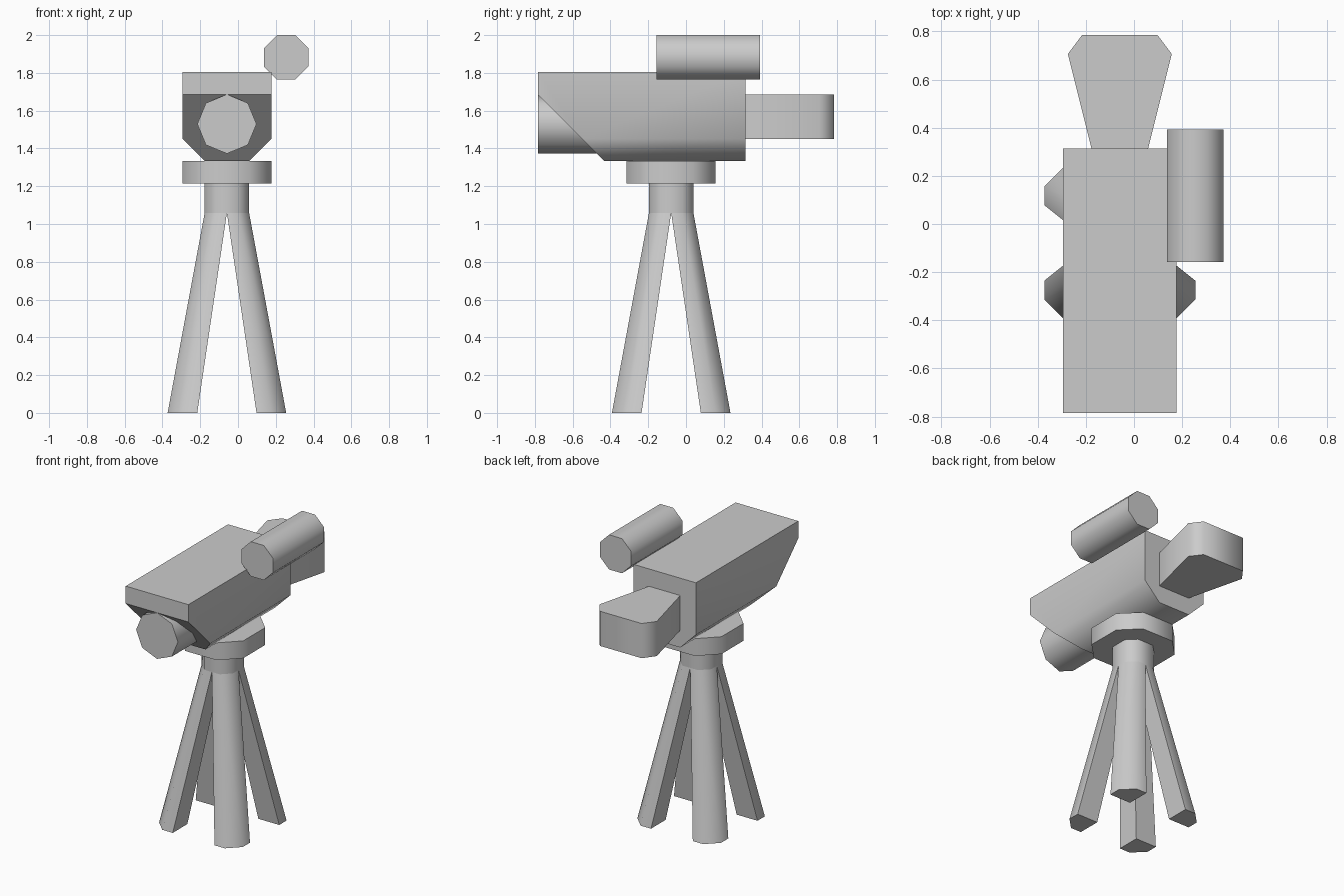
import bpy, bmesh
from math import sin, cos, pi, radians

if "Cube" in bpy.data.objects:
    bpy.data.objects.remove(bpy.data.objects["Cube"])

U = 2 / 25.5            # modelling grid unit
CX, CY = -0.75, -1.0    # centre of body / stand, in grid units


def loft(name, ring_a, ring_b, cut=None):
    """Closed solid between two matching rings; optional (point, normal) cut."""
    bm = bmesh.new()
    a = [bm.verts.new(p) for p in ring_a]
    b = [bm.verts.new(p) for p in ring_b]
    bm.faces.new(a)
    bm.faces.new(b)
    n = len(a)
    for i in range(n):
        j = (i + 1) % n
        bm.faces.new((a[i], a[j], b[j], b[i]))
    if cut:
        geom = bm.verts[:] + bm.edges[:] + bm.faces[:]
        res = bmesh.ops.bisect_plane(bm, geom=geom, plane_co=cut[0],
                                     plane_no=cut[1], clear_outer=True)
        edges = [e for e in res["geom_cut"] if isinstance(e, bmesh.types.BMEdge)]
        bmesh.ops.contextual_create(bm, geom=edges)
    bmesh.ops.recalc_face_normals(bm, faces=bm.faces)
    bmesh.ops.scale(bm, vec=(U, U, U), verts=bm.verts)
    me = bpy.data.meshes.new(name)
    bm.to_mesh(me)
    bm.free()
    me.shade_smooth()
    me.set_sharp_from_angle(angle=radians(55))
    if cut:  # keep the end and slanted faces flat
        for p in me.polygons:
            p.use_smooth = abs(p.normal.y) < 0.1
    ob = bpy.data.objects.new(name, me)
    bpy.context.collection.objects.link(ob)
    return ob


def along_y(name, profile, y0, y1, cut=None):
    return loft(name, [(x, y0, z) for x, z in profile],
                [(x, y1, z) for x, z in profile], cut)


def along_z(name, profile, z0, z1):
    return loft(name, [(x, y, z0) for x, y in profile],
                [(x, y, z1) for x, y in profile])


def octagon(cx, cz, r, turn=0.0):
    return [(cx + r * cos(turn + i * pi / 4), cz + r * sin(turn + i * pi / 4))
            for i in range(8)]


def cut_square(h):
    """Square of half size h with corners cut at half of h."""
    c = h / 2
    pts = [(h, -c), (h, c), (c, h), (-c, h), (-h, c), (-h, -c), (-c, -h), (c, -h)]
    return [(CX + x, CY + y) for x, y in pts]


# Body: box with cut lower corners and slanted underside at the front
body = [(CX + x, z) for x, z in
        [(-3, 23), (-3, 18.5), (-1.5, 17), (1.5, 17), (3, 18.5), (3, 23)]]
along_y("camera_body", body, -10, 4, cut=((0, -10, 21.5), (0, -1, -1)))

# Lens below the slanted hood
along_y("lens", octagon(CX, 19.5, 2), -10, -5.5)

# Side tube on the upper right edge
along_y("top_tube", octagon(3.25, 24, 1.5 / cos(pi / 8), pi / 8), -2, 5)

# Eyepiece flaring out behind
half = [(1.5, 4), (2.75, 9), (2, 10)]
eye = [(CX + x, y) for x, y in half] + [(CX - x, y) for x, y in reversed(half)]
along_z("eyepiece", eye, 18.5, 21.5)

# Stand head and neck
along_z("stand_head", cut_square(3), 15.5, 17)
along_z("stand_neck", cut_square(1.5), 13.5, 15.5)

# Four splayed legs, each a square with its outer corner cut
foot = [(2, 2), (4, 2), (4, 3), (3, 4), (2, 4)]
top = [(0, 0), (1.5, 0), (1.5, 0.75), (0.75, 1.5), (0, 1.5)]
for sx, side in ((-1, "left"), (1, "right")):
    for sy, end in ((-1, "front"), (1, "back")):
        loft(f"{end}_{side}_leg",
             [(CX + sx * x, CY + sy * y, 0) for x, y in foot],
             [(CX + sx * x, CY + sy * y, 13.5) for x, y in top])
